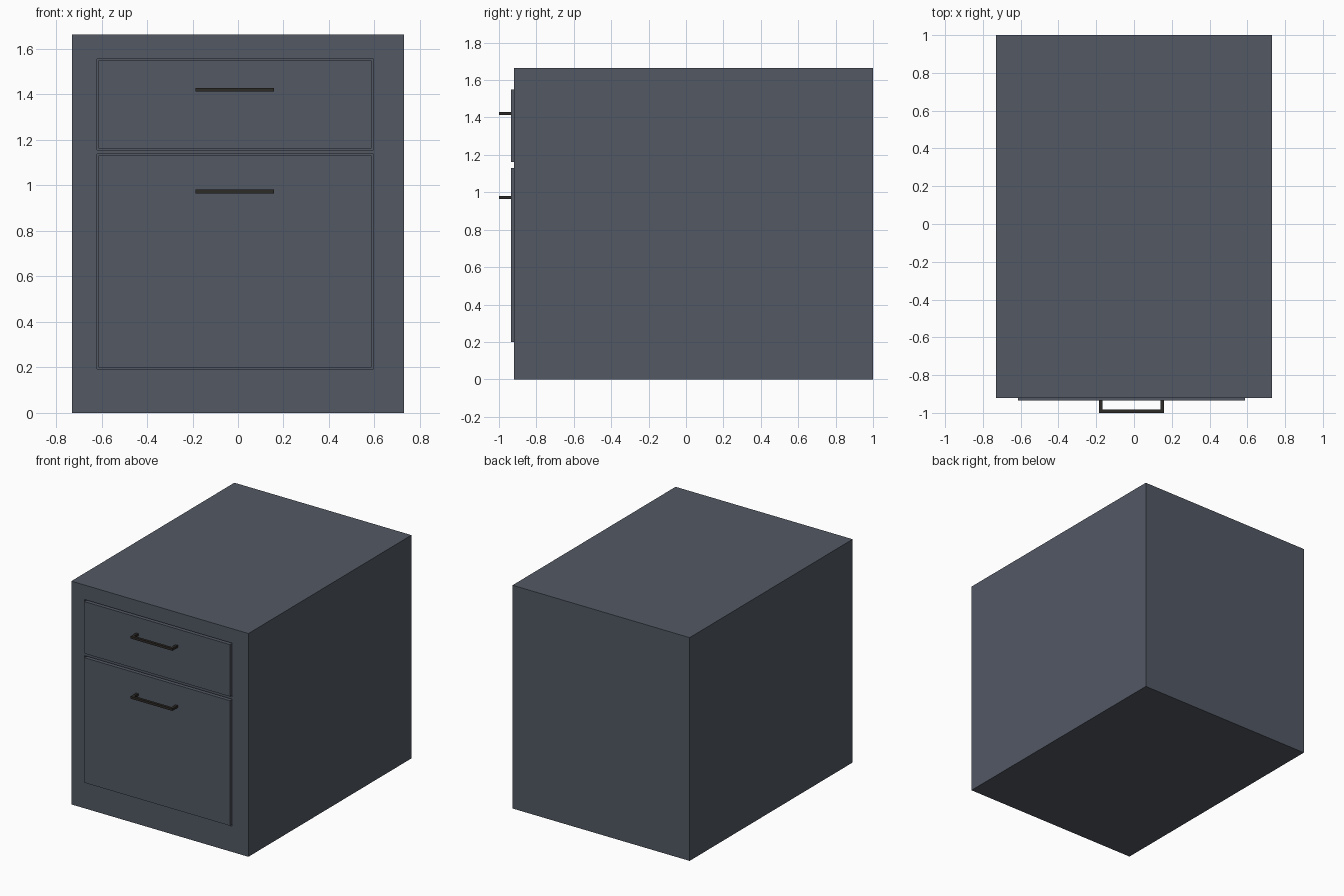
import bpy, bmesh

if "Cube" in bpy.data.objects:
    bpy.data.objects.remove(bpy.data.objects["Cube"])

X0, X1 = -0.613, 0.588      # drawer front width
GAP = 0.007                 # reveal around each drawer front
BODY_Y, RECESS_Y, FRONT_Y = -0.92, -0.86, -0.935


def material(name, color):
    m = bpy.data.materials.new(name)
    m.diffuse_color = (*color, 1)
    m.use_nodes = True
    m.node_tree.nodes["Principled BSDF"].inputs["Base Color"].default_value = m.diffuse_color
    return m


paint = material("slate_paint", (0.084, 0.098, 0.127))
metal = material("dark_metal", (0.026, 0.024, 0.020))


def prism(name, outline, z0, z1, mat):
    """Extrude an xy outline from z0 to z1."""
    bm = bmesh.new()
    face = bm.faces.new([bm.verts.new((x, y, z0)) for x, y in outline])
    ext = bmesh.ops.extrude_face_region(bm, geom=[face])
    verts = [g for g in ext["geom"] if isinstance(g, bmesh.types.BMVert)]
    bmesh.ops.translate(bm, verts=verts, vec=(0, 0, z1 - z0))
    bmesh.ops.recalc_face_normals(bm, faces=bm.faces)
    me = bpy.data.meshes.new(name)
    bm.to_mesh(me)
    bm.free()
    me.materials.append(mat)
    ob = bpy.data.objects.new(name, me)
    bpy.context.collection.objects.link(ob)
    return ob


def box(name, x0, x1, y0, y1, z0, z1, mat):
    return prism(name, [(x0, y0), (x1, y0), (x1, y1), (x0, y1)], z0, z1, mat)


# Cabinet body
cabinet = box("cabinet_body", -0.73, 0.73, BODY_Y, 1.0, 0, 1.664, paint)

# U-shaped pull outline, seen from above
HX0, HX1, T = -0.186, 0.159, 0.019
pull = [(HX0, FRONT_Y + 0.005), (HX0, -1.0), (HX1, -1.0), (HX1, FRONT_Y + 0.005),
        (HX1 - T, FRONT_Y + 0.005), (HX1 - T, -1 + T), (HX0 + T, -1 + T),
        (HX0 + T, FRONT_Y + 0.005)]

for label, z0, z1, hz in (("upper", 1.162, 1.549, 1.421), ("lower", 0.199, 1.131, 0.973)):
    # Recess cut into the cabinet face
    cutter = box(label + "_recess_cutter", X0 - GAP, X1 + GAP, -1.1, RECESS_Y,
                 z0 - GAP, z1 + GAP, paint)
    cutter.hide_render = True
    cutter.hide_set(True)
    mod = cabinet.modifiers.new(label + "_recess", "BOOLEAN")
    mod.operation = "DIFFERENCE"
    mod.solver = "EXACT"
    mod.object = cutter
    # Drawer front and its pull
    box(label + "_drawer_front", X0, X1, FRONT_Y, RECESS_Y, z0, z1, paint)
    prism(label + "_drawer_handle", pull, hz - 0.0085, hz + 0.0085, metal)
